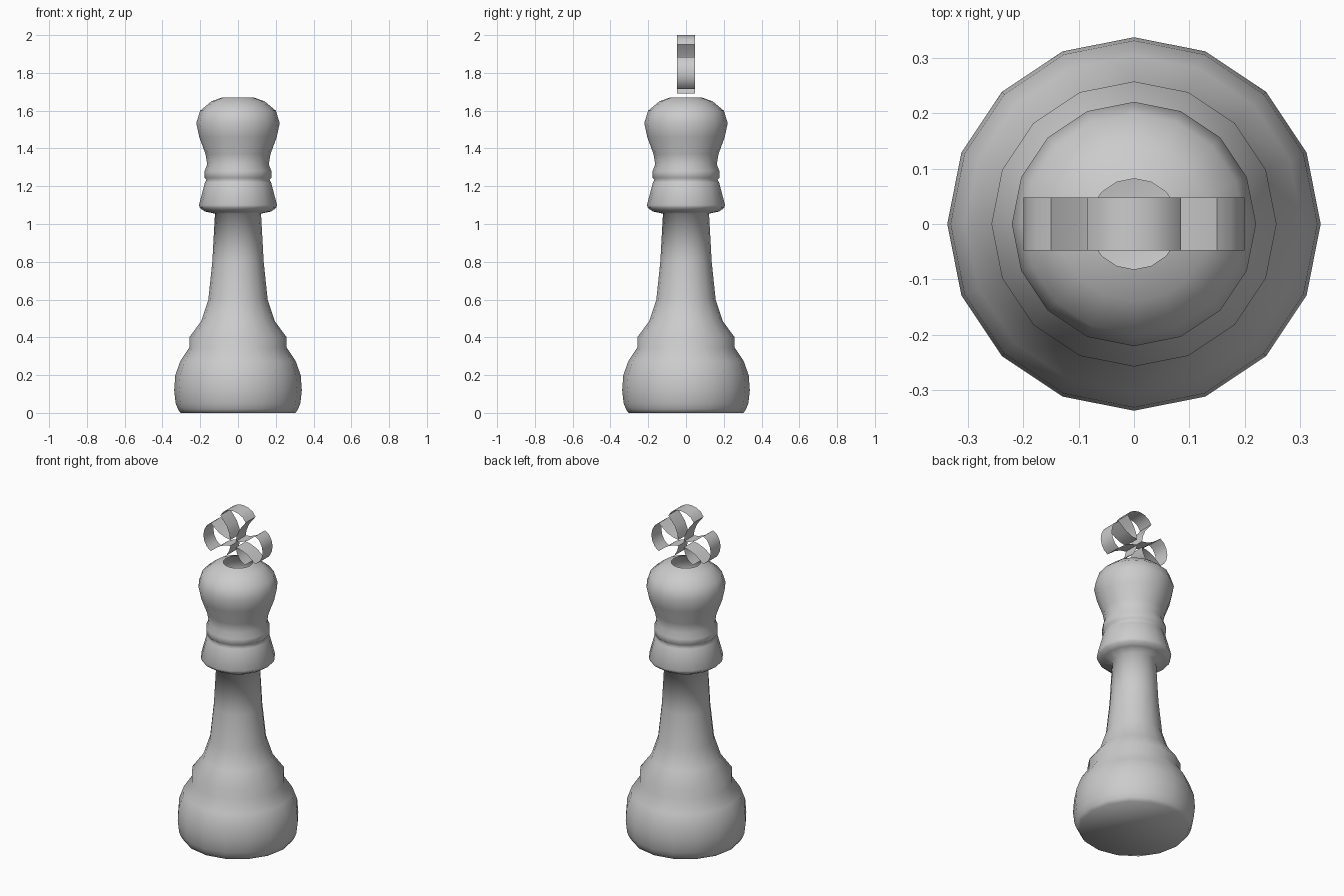
import bpy, bmesh, math

if "Cube" in bpy.data.objects:
    bpy.data.objects.remove(bpy.data.objects["Cube"])

grey = bpy.data.materials.new("light grey")
grey.diffuse_color = (0.6, 0.6, 0.6, 1)
grey.use_nodes = True
grey.node_tree.nodes["Principled BSDF"].inputs["Base Color"].default_value = grey.diffuse_color


def finish(name, bm):
    mesh = bpy.data.meshes.new(name)
    bm.to_mesh(mesh)
    bm.free()
    mesh.materials.append(grey)
    ob = bpy.data.objects.new(name, mesh)
    bpy.context.collection.objects.link(ob)
    for p in mesh.polygons:
        p.use_smooth = True
    return ob


# Turned body: base, stem, collar and head, with an open hole at the top
SIDES = 16
profile = [(0.305, 0.0), (0.318, 0.02), (0.33, 0.05), (0.338, 0.12), (0.332, 0.2),
           (0.305, 0.275), (0.258, 0.345), (0.258, 0.4), (0.195, 0.485), (0.157, 0.6),
           (0.136, 0.8), (0.122, 1.055), (0.175, 1.066), (0.202, 1.085), (0.207, 1.1),
           (0.175, 1.22), (0.167, 1.235), (0.177, 1.245), (0.177, 1.28), (0.163, 1.315),
           (0.172, 1.37), (0.205, 1.46), (0.221, 1.535), (0.2, 1.6), (0.14, 1.65),
           (0.082, 1.67)]
bm = bmesh.new()
rings = []
for r, z in profile:
    rings.append([bm.verts.new((r * math.cos(2 * math.pi * i / SIDES),
                                r * math.sin(2 * math.pi * i / SIDES), z))
                  for i in range(SIDES)])
for a, b in zip(rings, rings[1:]):
    for i in range(SIDES):
        j = (i + 1) % SIDES
        bm.faces.new((a[i], a[j], b[j], b[i]))
bm.faces.new(rings[0][::-1])
finish("body", bm)

# Flared cross: an open ribbon whose outline is swept along y
CENTRE, HALF = 1.80, 0.048
side = [(0.018, 0.018), (0.025, 0.055), (0.042, 0.095), (0.085, 0.15)]
cap = [(0.066, 0.176), (0.036, 0.193), (0.0, 0.2)]
right_half = side + cap
arm = right_half + [(-u, v) for u, v in right_half[-2:0:-1]]


def turn(p, quarter):
    u, v = p
    for _ in range(quarter):
        u, v = -v, u
    return u, v


# right, top and left arms, then the open foot below
outline = [turn(p, q) for q in (3, 0, 1) for p in arm]
foot = [(0.018, -0.018), (0.026, -0.05), (0.045, -0.085), (0.08, -0.11)]
outline = foot[:0:-1] + outline + [(-0.018, -0.018)] + [(-u, v) for u, v in foot[1:]]
bm = bmesh.new()
front = [bm.verts.new((x, -HALF, CENTRE + z)) for x, z in outline]
back = [bm.verts.new((x, HALF, CENTRE + z)) for x, z in outline]
for i in range(len(outline) - 1):
    bm.faces.new((front[i], front[i + 1], back[i + 1], back[i]))
bm.normal_update()
top = max(bm.faces, key=lambda f: f.calc_center_median().z)
if top.normal.z < 0:
    bmesh.ops.reverse_faces(bm, faces=bm.faces[:])
cross = finish("cross", bm)
bpy.context.view_layer.objects.active = cross
cross.select_set(True)
bpy.ops.object.shade_smooth_by_angle(angle=math.radians(40))
